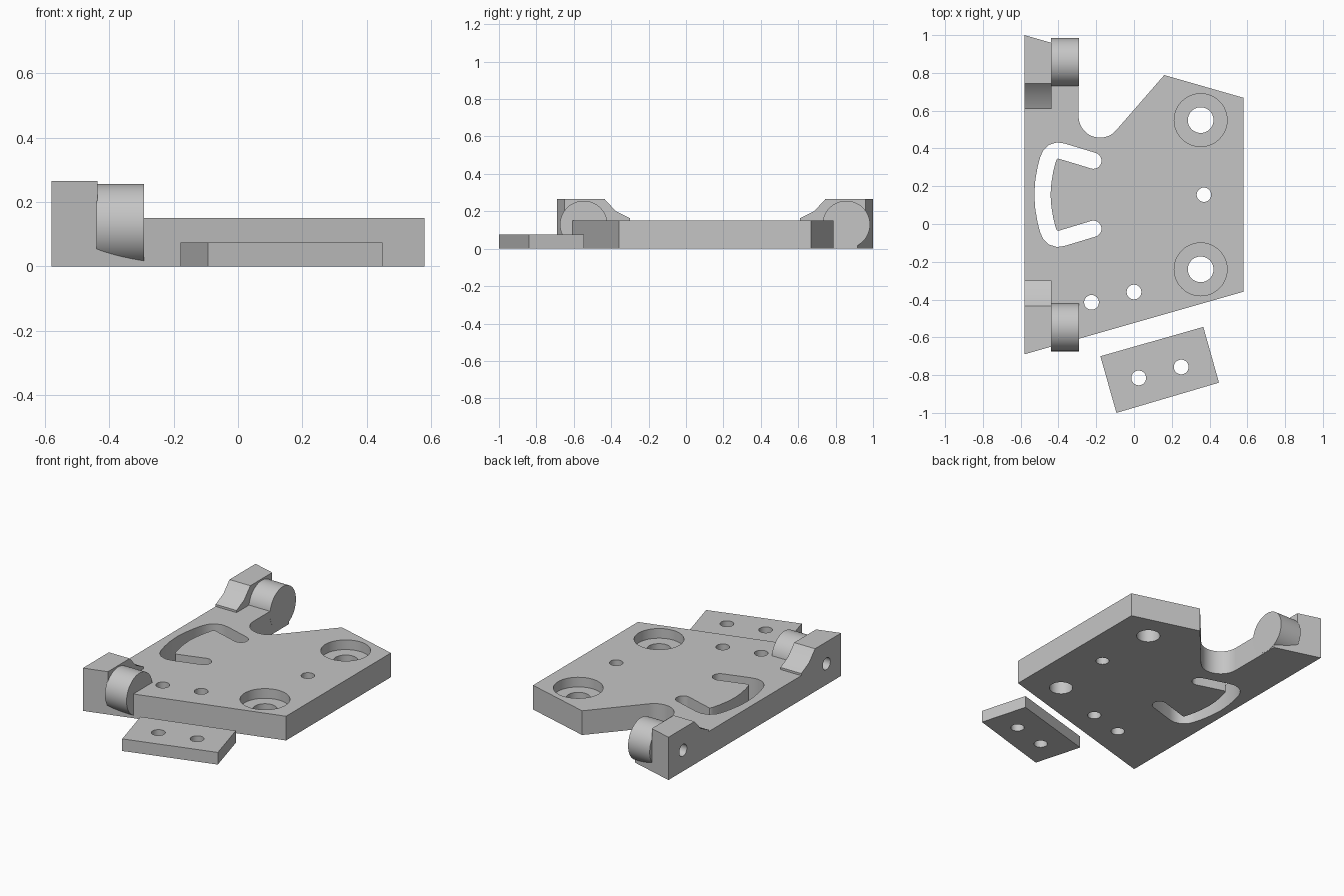
import bpy, bmesh, math
from mathutils import Vector

if "Cube" in bpy.data.objects:
    bpy.data.objects.remove(bpy.data.objects["Cube"])

grey = bpy.data.materials.new("plain_grey")
grey.use_nodes = True
GREY = (0.56, 0.56, 0.56, 1)
grey.diffuse_color = GREY
grey.node_tree.nodes["Principled BSDF"].inputs["Base Color"].default_value = GREY

MID, HALF, SLOPE = 0.155, 0.845, 0.286   # plate is symmetric about y = MID
LEFT, RIGHT, THICK = -0.58, 0.58, 0.15


def prism(name, points, low, high, axis="z"):
    """Extrude a 2D outline along z (outline x,y) or along x (outline y,z)."""
    place = (lambda p, h: (p[0], p[1], h)) if axis == "z" else (lambda p, h: (h, p[0], p[1]))
    bm = bmesh.new()
    bottom = [bm.verts.new(place(p, low)) for p in points]
    top = [bm.verts.new(place(p, high)) for p in points]
    bm.faces.new(bottom)
    bm.faces.new(top)
    n = len(points)
    for i in range(n):
        j = (i + 1) % n
        bm.faces.new((bottom[i], bottom[j], top[j], top[i]))
    bmesh.ops.recalc_face_normals(bm, faces=bm.faces)
    mesh = bpy.data.meshes.new(name)
    bm.to_mesh(mesh)
    bm.free()
    mesh.materials.append(grey)
    obj = bpy.data.objects.new(name, mesh)
    bpy.context.collection.objects.link(obj)
    return obj


def arc(cx, cy, r, start, end, steps):
    angles = [math.radians(start + (end - start) * i / steps) for i in range(steps + 1)]
    return [(cx + r * math.cos(a), cy + r * math.sin(a)) for a in angles]


def circle(cx, cy, r, steps=48):
    return arc(cx, cy, r, 0, 360, steps)[:-1]


def ribbon(path, r):
    """Outline of a round-ended slot along a path."""
    path = [Vector(p) for p in path]
    left, right = [], []
    for i, p in enumerate(path):
        d = (path[min(i + 1, len(path) - 1)] - path[max(i - 1, 0)]).normalized()
        side = Vector((-d.y, d.x)) * r
        left.append(p + side)
        right.append(p - side)

    def cap(p, edge):
        a = math.degrees(math.atan2(edge.y - p.y, edge.x - p.x))
        return arc(p.x, p.y, r, a, a - 180, 12)[1:-1]
    return left + cap(path[-1], left[-1]) + right[::-1] + cap(path[0], right[0])


def finish(obj, cutters=()):
    """Apply the cuts and shade the curved walls smooth."""
    bpy.ops.object.select_all(action="DESELECT")
    obj.select_set(True)
    bpy.context.view_layer.objects.active = obj
    for cutter in cutters:
        mod = obj.modifiers.new("cut", "BOOLEAN")
        mod.operation, mod.solver, mod.object = "DIFFERENCE", "EXACT", cutter
        bpy.ops.object.modifier_apply(modifier=mod.name)
    bpy.ops.object.shade_smooth_by_angle(angle=math.radians(30))


def hole(x, y, r, low=-0.1, high=0.4):
    return prism("hole_cutter", circle(x, y, r), low, high)


# Cutters for the base plate
plate_cuts = [hole(0.37, MID, 0.038), hole(-0.225, -0.415, 0.039), hole(0, -0.36, 0.039)]
for y in (0.55, -0.24):
    plate_cuts += [hole(0.353, y, 0.14, 0.09), hole(0.353, y, 0.068)]

half_path = [(-0.215, 0.335), (-0.30, 0.361), (-0.38, 0.385), (-0.405, 0.389), (-0.428, 0.382),
             (-0.445, 0.366), (-0.456, 0.34), (-0.469, 0.29), (-0.48, 0.225)]
path = half_path + [(-0.485, MID)] + [(x, 2 * MID - y) for x, y in half_path[::-1]]
plate_cuts.append(prism("slot_cutter", ribbon(path, 0.043), -0.1, 0.4))

# Base plate with a rounded notch beside the rear hinge
run = RIGHT - LEFT
neck = -0.293
outline = [(LEFT, MID - HALF), (RIGHT, MID - HALF + SLOPE * run),
           (RIGHT, MID + HALF - SLOPE * run), (0.16, MID + HALF - SLOPE * (0.16 - LEFT))]
outline += arc(-0.18, 0.57, -(neck + 0.18), 320, 180, 28)
outline += [(neck, MID + HALF - SLOPE * (neck - LEFT)), (LEFT, MID + HALF)]
plate = prism("base_plate", outline, 0, THICK)

# Hinge block and round boss at each end
block_side = -0.437
profile = [(0, THICK), (0, 0.265), (0.255, 0.265), (0.315, 0.2), (0.39, 0.163), (0.39, THICK)]
bores = []
for label, s in (("front", -1), ("rear", 1)):
    centre = MID + s * 0.702
    bore = prism("bore_cutter", circle(centre, 0.13, 0.037), -0.7, -0.445, "x")
    bores.append(bore)
    block = prism(label + "_hinge_block",
                  [(MID + s * (HALF - d), z) for d, z in profile], LEFT, block_side, "x")
    for v in block.data.vertices:          # outer end follows the slanted plate edge
        if abs(v.co.y - MID) > HALF - 0.01:
            v.co.y -= s * SLOPE * (v.co.x - LEFT)
    finish(block, [bore])
    boss = prism(label + "_hinge_boss", circle(centre, 0.129, 0.127, 64), -0.44, neck + 0.001, "x")
    finish(boss)

finish(plate, plate_cuts + bores)

# Small loose spacer plate
spacer = prism("spacer_plate", [(-0.178, -0.70), (0.367, -0.545), (0.45, -0.84), (-0.093, -1.0)],
               0, 0.075)
spacer_cuts = [hole(0.025, -0.815, 0.039), hole(0.25, -0.757, 0.039)]
finish(spacer, spacer_cuts)

for cutter in plate_cuts + bores + spacer_cuts:
    bpy.data.objects.remove(cutter)
